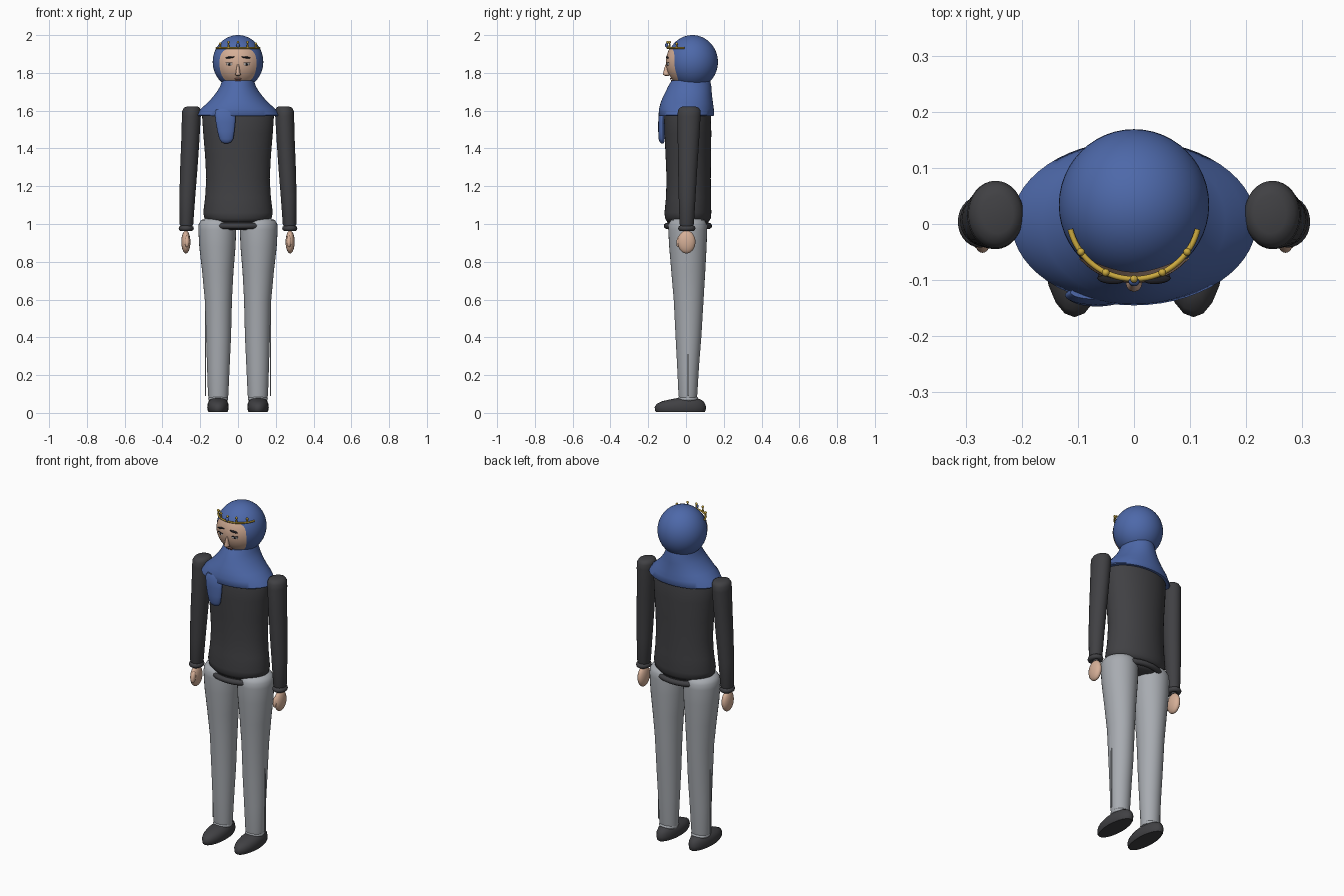
import bpy, bmesh, math
from mathutils import Vector


def colour(name, rgb):
    m = bpy.data.materials.new(name)
    m.diffuse_color = (*rgb, 1)
    return m


BLUE = colour("blue cloth", (0.075, 0.14, 0.40))
DARK = colour("charcoal cloth", (0.052, 0.052, 0.057))
GREY = colour("grey cloth", (0.39, 0.41, 0.44))
SKIN = colour("skin", (0.67, 0.43, 0.31))
GOLD = colour("gold", (0.60, 0.40, 0.05))
INK = colour("dark hair", (0.015, 0.015, 0.02))
WHITE = colour("eye white", (0.65, 0.65, 0.65))
LIP = colour("lip", (0.45, 0.20, 0.16))


def finish(name, bm, mat, angle=50):
    bmesh.ops.recalc_face_normals(bm, faces=bm.faces)
    me = bpy.data.meshes.new(name)
    bm.to_mesh(me)
    bm.free()
    me.materials.append(mat)
    me.shade_smooth()
    me.set_sharp_from_angle(angle=math.radians(angle))
    ob = bpy.data.objects.new(name, me)
    bpy.context.collection.objects.link(ob)
    return ob


def loft(name, rings, mat, n=40, angle=50):
    """Stack elliptical rings given as (z, cx, cy, rx, ry) and cap both ends."""
    bm = bmesh.new()
    loops = []
    for z, cx, cy, rx, ry in rings:
        loops.append([bm.verts.new((cx + rx * math.cos(2 * math.pi * i / n),
                                    cy + ry * math.sin(2 * math.pi * i / n), z))
                      for i in range(n)])
    for a, b in zip(loops, loops[1:]):
        for i in range(n):
            bm.faces.new((a[i], a[(i + 1) % n], b[(i + 1) % n], b[i]))
    bm.faces.new(loops[0])
    bm.faces.new(loops[-1])
    return finish(name, bm, mat, angle)


def ball(name, loc, size, mat, rot=(0, 0, 0), u=24, v=14):
    bm = bmesh.new()
    bmesh.ops.create_uvsphere(bm, u_segments=u, v_segments=v, radius=1)
    for p in bm.verts:
        p.co = Vector(p.co[i] * size[i] for i in range(3))
    ob = finish(name, bm, mat)
    ob.location, ob.rotation_euler = loc, rot
    return ob


def box(name, loc, size, mat, rot=(0, 0, 0)):
    bm = bmesh.new()
    bmesh.ops.create_cube(bm, size=1)
    for p in bm.verts:
        p.co = Vector(p.co[i] * size[i] for i in range(3))
    ob = finish(name, bm, mat, 30)
    ob.location, ob.rotation_euler = loc, rot
    return ob


def tube(name, centre, rx, ry, r, mat, a0=0, a1=360, n=40, m=10, rz=None):
    """Elliptical ring or arc of round section lying in a level plane."""
    bm = bmesh.new()
    closed = a1 - a0 == 360
    rz = rz or r
    loops = []
    for i in range(n if closed else n + 1):
        t = math.radians(a0 + (a1 - a0) * i / n)
        loops.append([bm.verts.new((
            centre[0] + (rx + r * math.cos(2 * math.pi * j / m)) * math.cos(t),
            centre[1] + (ry + r * math.cos(2 * math.pi * j / m)) * math.sin(t),
            centre[2] + rz * math.sin(2 * math.pi * j / m))) for j in range(m)])
    for a, b in zip(loops, loops[1:] + loops[:1] if closed else loops[1:]):
        for j in range(m):
            bm.faces.new((a[j], a[(j + 1) % m], b[(j + 1) % m], b[j]))
    if not closed:
        bm.faces.new(loops[0])
        bm.faces.new(loops[-1])
    return finish(name, bm, mat)


# Hood
HC, HR = Vector((0, 0.034, 1.858)), Vector((0.134, 0.135, 0.142))
ball("hood", HC, HR, BLUE, u=48, v=28)


def head_y(x, z, lift=1.0):
    """Front surface of the head at x, z."""
    k = 1 - (x / HR.x) ** 2 - ((z - HC.z) / HR.z) ** 2
    return HC.y - HR.y * lift * math.sqrt(max(k, 0))


# Face patch: rounded-square disc wrapped on the front of the hood
bm = bmesh.new()
N, R = 48, 7
mid = bm.verts.new((0, head_y(0, 1.84, 1.02) - 0.002, 1.84))
prev = None
for r in range(1, R + 1):
    ring = []
    for i in range(N):
        c, s = math.cos(2 * math.pi * i / N), math.sin(2 * math.pi * i / N)
        f = r / R / (abs(c) ** 3.2 + abs(s) ** 3.2) ** (1 / 3.2)
        x, z = 0.098 * c * f, 1.84 + 0.092 * s * f
        x *= 1 - 0.12 * max(0, (1.84 - z) / 0.092)
        ring.append(bm.verts.new((x, head_y(x, z, 1.02) - 0.002, z)))
    for i in range(N):
        k = (i + 1) % N
        if prev:
            bm.faces.new((prev[i], prev[k], ring[k], ring[i]))
        else:
            bm.faces.new((mid, ring[k], ring[i]))
    prev = ring
face = finish("face", bm, SKIN)

# Nose and mouth
loft("nose", [(1.783, 0, -0.098, 0.006, 0.008), (1.79, 0, -0.104, 0.015, 0.017),
              (1.80, 0, -0.105, 0.012, 0.016), (1.845, 0, -0.102, 0.005, 0.007)], SKIN, n=12)
ball("upper_lip", (0, -0.080, 1.769), (0.021, 0.006, 0.0035), LIP, u=12, v=8)
ball("lower_lip", (0, -0.075, 1.760), (0.017, 0.006, 0.0035), LIP, u=12, v=8)
box("mouth_line", (0, -0.083, 1.765), (0.036, 0.006, 0.002), INK)

# Brows and eyes
for s, side in ((-1, "left"), (1, "right")):
    ball(side + "_brow", (s * 0.042, -0.099, 1.882), (0.024, 0.008, 0.005), INK,
         (0, s * 0.12, s * 0.1), 12, 8)
    ball(side + "_eye", (s * 0.045, -0.094, 1.846), (0.018, 0.006, 0.007), WHITE,
         (0, 0, s * 0.3), 14, 8)
    ball(side + "_iris", (s * 0.045, -0.098, 1.846), (0.007, 0.004, 0.006), INK, u=12, v=8)
    box(side + "_lash", (s * 0.046, -0.097, 1.854), (0.037, 0.008, 0.003), INK,
        (0, 0, s * 0.3))

# Crown: band, prongs, beads and centre gem
tube("crown_band", (0, 0.019, 1.932), 0.117, 0.117, 0.005, GOLD, 194, 346)
for a, h in ((-144, 0.018), (-115.5, 0.026), (-90, 0.026), (-64.5, 0.026), (-36, 0.018)):
    c, s = math.cos(math.radians(a)), math.sin(math.radians(a))
    x, y = 0.117 * c, 0.019 + 0.117 * s
    loft("crown_prong", [(1.932, x, y, 0.006, 0.006),
                         (1.935 + h, x, y, 0.0025, 0.0025)], GOLD, n=10)
    ball("crown_bead", (x, y, 1.936 + h), (0.007, 0.007, 0.007), GOLD, u=12, v=8)
ball("crown_gem", (0, -0.103, 1.946), (0.010, 0.008, 0.012), BLUE, u=12, v=8)

# Shawl over the shoulders and its hanging end
loft("shawl", [(1.572, 0, 0.002, 0.214, 0.143), (1.577, 0, 0.002, 0.218, 0.147),
               (1.61, 0, 0.002, 0.197, 0.145), (1.64, 0, 0.004, 0.163, 0.139),
               (1.67, 0, 0.008, 0.135, 0.131), (1.70, 0, 0.014, 0.112, 0.122),
               (1.73, 0, 0.020, 0.094, 0.114), (1.76, 0, 0.026, 0.085, 0.102)], BLUE, n=56)
loft("shawl_end", [(1.427, -0.062, -0.126, 0.010, 0.006), (1.433, -0.062, -0.127, 0.025, 0.012),
                   (1.45, -0.062, -0.129, 0.037, 0.016), (1.49, -0.064, -0.130, 0.045, 0.017),
                   (1.54, -0.066, -0.130, 0.052, 0.017), (1.59, -0.068, -0.127, 0.055, 0.017),
                   (1.61, -0.068, -0.122, 0.045, 0.012)], BLUE, n=24)

# Sweater body and hem
loft("sweater", [(1.005, 0, 0.01, 0.120, 0.090), (1.012, 0, 0.01, 0.155, 0.110),
                 (1.03, 0, 0.01, 0.178, 0.121), (1.06, 0, 0.01, 0.184, 0.124),
                 (1.14, 0, 0.013, 0.174, 0.119), (1.24, 0, 0.014, 0.168, 0.117),
                 (1.36, 0, 0.012, 0.174, 0.120), (1.48, 0, 0.010, 0.184, 0.124),
                 (1.57, 0, 0.008, 0.190, 0.124), (1.60, 0, 0.008, 0.180, 0.118),
                 (1.63, 0, 0.008, 0.140, 0.105)], DARK, n=48)
tube("sweater_hem", (0, 0.010, 0.990), 0.150, 0.112, 0.016, DARK)
loft("hips", [(0.968, 0, 0.01, 0.09, 0.09), (0.985, 0, 0.01, 0.14, 0.108),
              (1.02, 0, 0.01, 0.15, 0.11)], DARK)

for s, side in ((-1, "left"), (1, "right")):
    # Sleeve and cuff
    loft(side + "_sleeve", [(z, s * x, y, rx, ry) for z, x, y, rx, ry in (
        (0.985, 0.273, 0.004, 0.030, 0.034), (1.00, 0.273, 0.004, 0.036, 0.038),
        (1.15, 0.268, 0.006, 0.042, 0.045), (1.30, 0.260, 0.009, 0.046, 0.051),
        (1.45, 0.252, 0.013, 0.048, 0.057), (1.57, 0.247, 0.016, 0.050, 0.061),
        (1.60, 0.246, 0.017, 0.049, 0.060), (1.615, 0.244, 0.017, 0.042, 0.051),
        (1.622, 0.243, 0.017, 0.028, 0.034))], DARK, n=32)
    tube(side + "_cuff", (s * 0.274, 0.004, 0.977), 0.025, 0.031, 0.015, DARK, n=28)
    # Hand and thumb
    ball(side + "_hand", (s * 0.276, 0.003, 0.905), (0.024, 0.047, 0.061), SKIN)
    ball(side + "_thumb", (s * 0.270, -0.034, 0.910), (0.013, 0.016, 0.034), SKIN,
         (-0.25, 0, 0), 16, 10)
    # Trouser leg
    loft(side + "_leg", [(z, s * x, y, rx, ry) for z, x, y, rx, ry in (
        (0.065, 0.104, 0.010, 0.050, 0.046), (0.10, 0.105, 0.010, 0.054, 0.050),
        (0.25, 0.104, 0.011, 0.060, 0.058), (0.40, 0.103, 0.013, 0.066, 0.068),
        (0.60, 0.104, 0.014, 0.072, 0.079), (0.75, 0.107, 0.012, 0.083, 0.090),
        (0.88, 0.109, 0.010, 0.096, 0.099), (0.97, 0.110, 0.009, 0.100, 0.103),
        (1.00, 0.110, 0.009, 0.098, 0.101), (1.02, 0.110, 0.009, 0.086, 0.089),
        (1.03, 0.110, 0.009, 0.062, 0.064))], GREY, n=36)
    tube(side + "_leg_hem", (s * 0.105, 0.010, 0.074), 0.042, 0.044, 0.011, GREY, n=28)
    # Side seam strip
    box(side + "_side_seam", (s * 0.1715, 0.012, 0.34), (0.004, 0.010, 0.50), GREY)
    # Shoe with a flat sole and a low toe
    loft(side + "_shoe", [(z, s * 0.106, y, rx, ry) for z, y, rx, ry in (
        (0.004, -0.030, 0.050, 0.128), (0.012, -0.030, 0.054, 0.134),
        (0.030, -0.030, 0.057, 0.136), (0.048, -0.027, 0.055, 0.128),
        (0.062, -0.017, 0.049, 0.109), (0.073, -0.002, 0.039, 0.075),
        (0.080, 0.006, 0.024, 0.040))], DARK, n=20)
